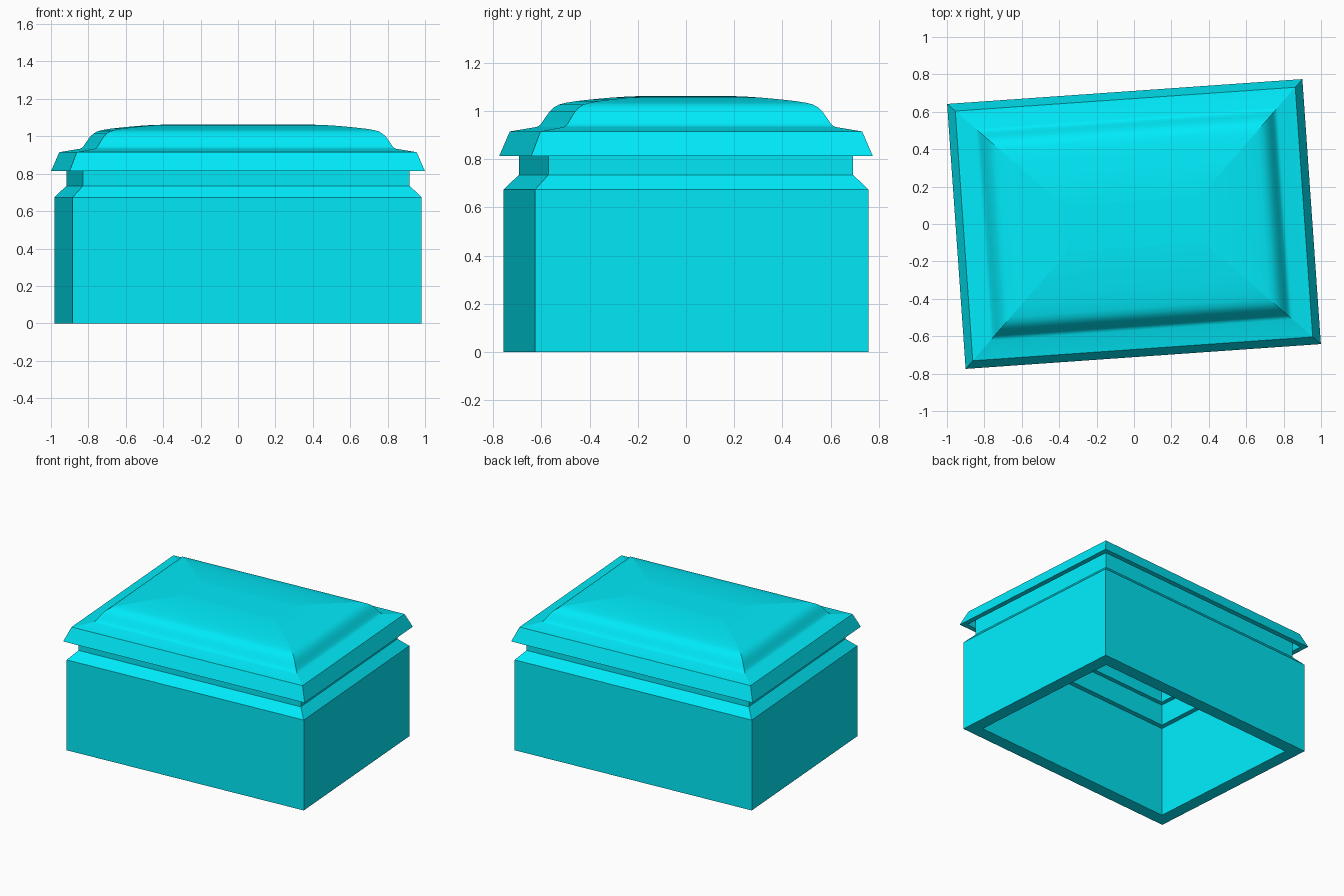
import bpy, bmesh, math

if "Cube" in bpy.data.objects:
    bpy.data.objects.remove(bpy.data.objects["Cube"])

HW, HD = 0.952, 0.71          # half size of the lid rim
TURN = math.radians(4)        # the whole box is turned slightly about z


def ring(bm, inset, z):
    x, y = HW - inset, HD - inset
    return [bm.verts.new(p) for p in ((-x, -y, z), (x, -y, z), (x, y, z), (-x, y, z))]


def build(name, profile, mat, cap=False, flip=False):
    """Rectangular rings along a profile of (inset, z) points, mitred corners."""
    bm = bmesh.new()
    rings = [ring(bm, i, z) for i, z in profile]
    for a, b in zip(rings, rings[1:]):
        for k in range(4):
            n = (k + 1) % 4
            bm.faces.new((a[k], a[n], b[n], b[k]))
            bm.edges.get((a[k], b[k])).smooth = False      # crisp corner ridge
    if cap:
        # flat panel with its own border, so its outline stays crisp
        bm.faces.new(ring(bm, *profile[-1]))
    me = bpy.data.meshes.new(name)
    bm.to_mesh(me)
    bm.free()
    if flip:
        me.flip_normals()
    me.materials.append(mat)
    ob = bpy.data.objects.new(name, me)
    bpy.context.collection.objects.link(ob)
    ob.rotation_euler.z = TURN
    bpy.ops.object.select_all(action='DESELECT')
    ob.select_set(True)
    bpy.context.view_layer.objects.active = ob
    bpy.ops.object.shade_smooth_by_angle(angle=math.radians(40), keep_sharp_edges=True)


cyan = bpy.data.materials.new("cyan")
cyan.diffuse_color = (0.0, 0.83, 0.96, 1)
cyan.use_nodes = True
cyan.node_tree.nodes["Principled BSDF"].inputs["Base Color"].default_value = cyan.diffuse_color

# Hollow box: inner neck down to the floor, under the wall, then up the outside
box = [(0.145, 0.83), (0.145, 0.675), (0.11, 0.675), (0.11, 0.0),
       (0.017, 0.0), (0.017, 0.674), (0.076, 0.735), (0.076, 0.88)]
build("box_body", box, cyan)

# Lid: recess behind the lip, flared rim, gentle shoulder and rounded dome
lid = [(0.076, 0.88), (0.062, 0.875), (0.037, 0.814), (0.0, 0.814), (0.041, 0.915),
       (0.143, 0.933), (0.154, 0.938), (0.164, 0.949), (0.179, 0.973),
       (0.195, 0.997), (0.213, 1.015), (0.233, 1.027), (0.26, 1.034),
       (0.30, 1.041), (0.36, 1.048), (0.43, 1.055), (0.50, 1.060), (0.587, 1.063)]
build("lid", lid, cyan, cap=True)

# Inner lining of the lid, seen from below
lining = [(0.145, 0.83), (0.175, 0.83), (0.175, 0.87), (0.195, 0.94), (0.22, 0.98),
          (0.25, 0.995), (0.35, 1.01), (0.587, 1.022)]
build("lid_lining", lining, cyan, cap=True, flip=True)
